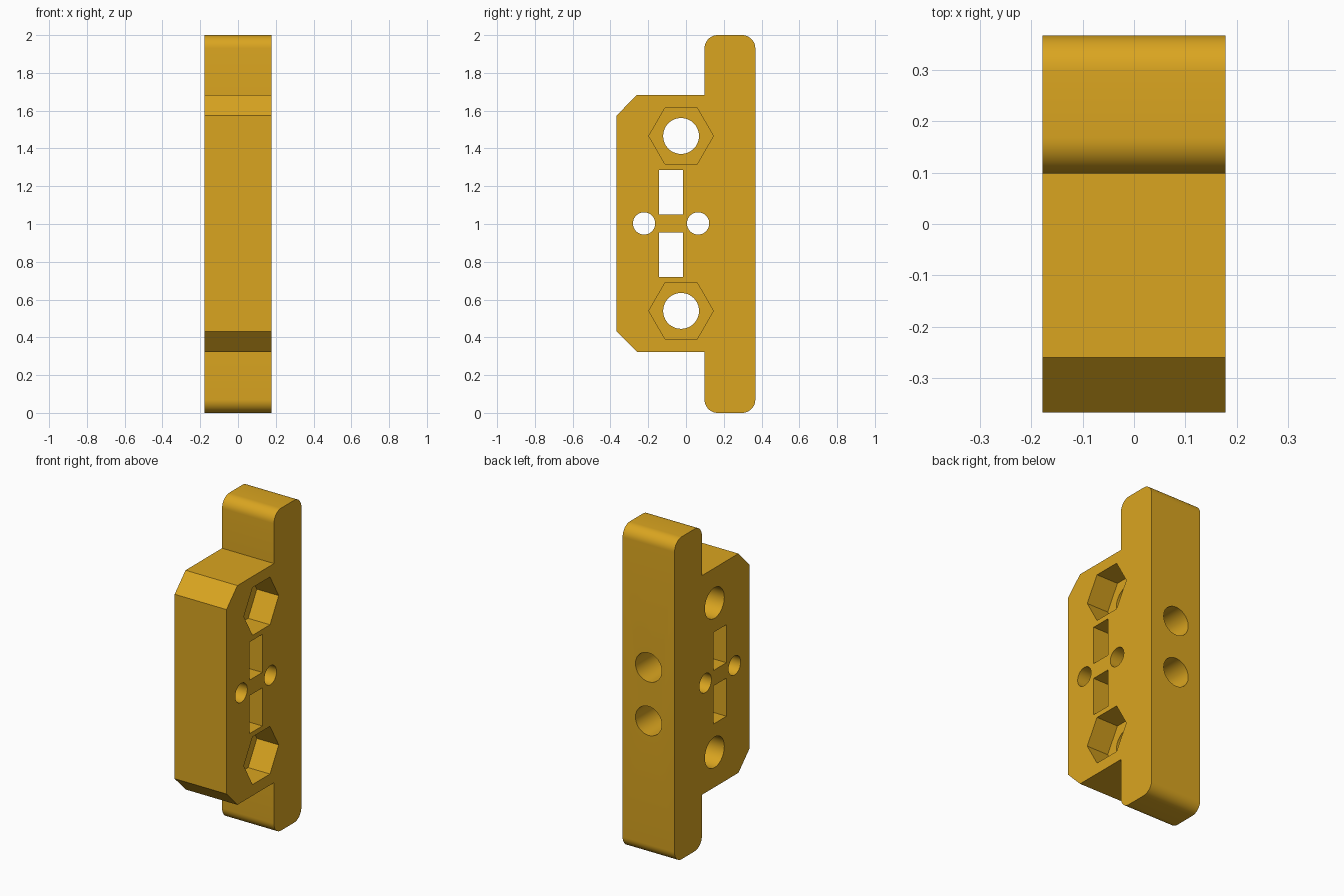
import bpy, bmesh, math
from mathutils import Matrix, Vector

if "Cube" in bpy.data.objects:
    bpy.data.objects.remove(bpy.data.objects["Cube"])

HALF_W = 0.178      # half thickness along x
MID_Z = 1.003       # mirror height of the body

gold = bpy.data.materials.new("golden_yellow")
gold.diffuse_color = (0.701, 0.376, 0.0144, 1)
gold.use_nodes = True
gold.node_tree.nodes["Principled BSDF"].inputs["Base Color"].default_value = gold.diffuse_color


def prism(name, profile, x0, x1):
    """Extrude a (y, z) outline along x."""
    bm = bmesh.new()
    face = bm.faces.new([bm.verts.new((x0, y, z)) for y, z in profile])
    ext = bmesh.ops.extrude_face_region(bm, geom=[face])
    bmesh.ops.translate(bm, vec=(x1 - x0, 0, 0),
                        verts=[v for v in ext["geom"] if isinstance(v, bmesh.types.BMVert)])
    bmesh.ops.recalc_face_normals(bm, faces=bm.faces[:])
    mesh = bpy.data.meshes.new(name)
    bm.to_mesh(mesh)
    bm.free()
    obj = bpy.data.objects.new(name, mesh)
    bpy.context.collection.objects.link(obj)
    return obj


def arc(cy, cz, r, start, end, n):
    return [(cy + r * math.cos(math.radians(start + (end - start) * i / n)),
             cz + r * math.sin(math.radians(start + (end - start) * i / n)))
            for i in range(n + 1)]


def circle(cy, cz, r, n=48):
    return arc(cy, cz, r, 0, 360, n)[:-1]


# Outline: rounded back rail with a chamfered block in front
R = 0.07
Y0, Y1 = 0.098, 0.367
outline = (arc(Y1 - R, R, R, -90, 0, 10) + arc(Y1 - R, 2 - R, R, 0, 90, 10)
           + arc(Y0 + R, 2 - R, R, 90, 180, 10)
           + [(Y0, 1.683), (-0.26, 1.683), (-0.367, 1.575),
              (-0.367, 0.431), (-0.26, 0.323), (Y0, 0.323)]
           + arc(Y0 + R, R, R, 180, 270, 10))
bracket = prism("bracket_body", outline, -HALF_W, HALF_W)
bracket.data.materials.append(gold)

cutters = []
for s in (-1, 1):
    # Large bolt hole with a hexagonal nut pocket on the right face
    z = MID_Z + s * 0.463
    cutters.append(prism("bolt_hole_cutter", circle(-0.026, z, 0.095), -0.4, 0.4))
    cutters.append(prism("nut_pocket_cutter", circle(-0.026, z, 0.171, 6), HALF_W - 0.15, 0.4))

    # Rectangular slot through the block
    z = MID_Z + s * 0.166
    a, b, h = -0.142, -0.016, 0.118
    cutters.append(prism("slot_cutter", [(a, z - h), (b, z - h), (b, z + h), (a, z + h)], -0.4, 0.4))

    # Screw hole from the back into the slot
    screw = prism("screw_hole_cutter", circle(0, 0, 0.09), 0, 0.58)
    screw.data.transform(Matrix.Translation(Vector((0, -0.08, z)))
                         @ Matrix.Rotation(math.radians(90), 4, 'Z'))
    cutters.append(screw)

# Small pin holes
for y in (-0.222, 0.064):
    cutters.append(prism("pin_hole_cutter", circle(y, MID_Z, 0.059), -0.4, 0.4))

# Cut all openings
for c in cutters:
    mod = bracket.modifiers.new("cut", 'BOOLEAN')
    mod.operation = 'DIFFERENCE'
    mod.solver = 'EXACT'
    mod.object = c
bpy.context.view_layer.update()
final = bpy.data.meshes.new_from_object(bracket.evaluated_get(bpy.context.evaluated_depsgraph_get()))
bracket.modifiers.clear()
bracket.data = final
for c in cutters:
    bpy.data.objects.remove(c)

# Smooth rounds, sharp corners
bpy.context.view_layer.objects.active = bracket
bracket.select_set(True)
bpy.ops.object.shade_smooth_by_angle(angle=math.radians(30))
